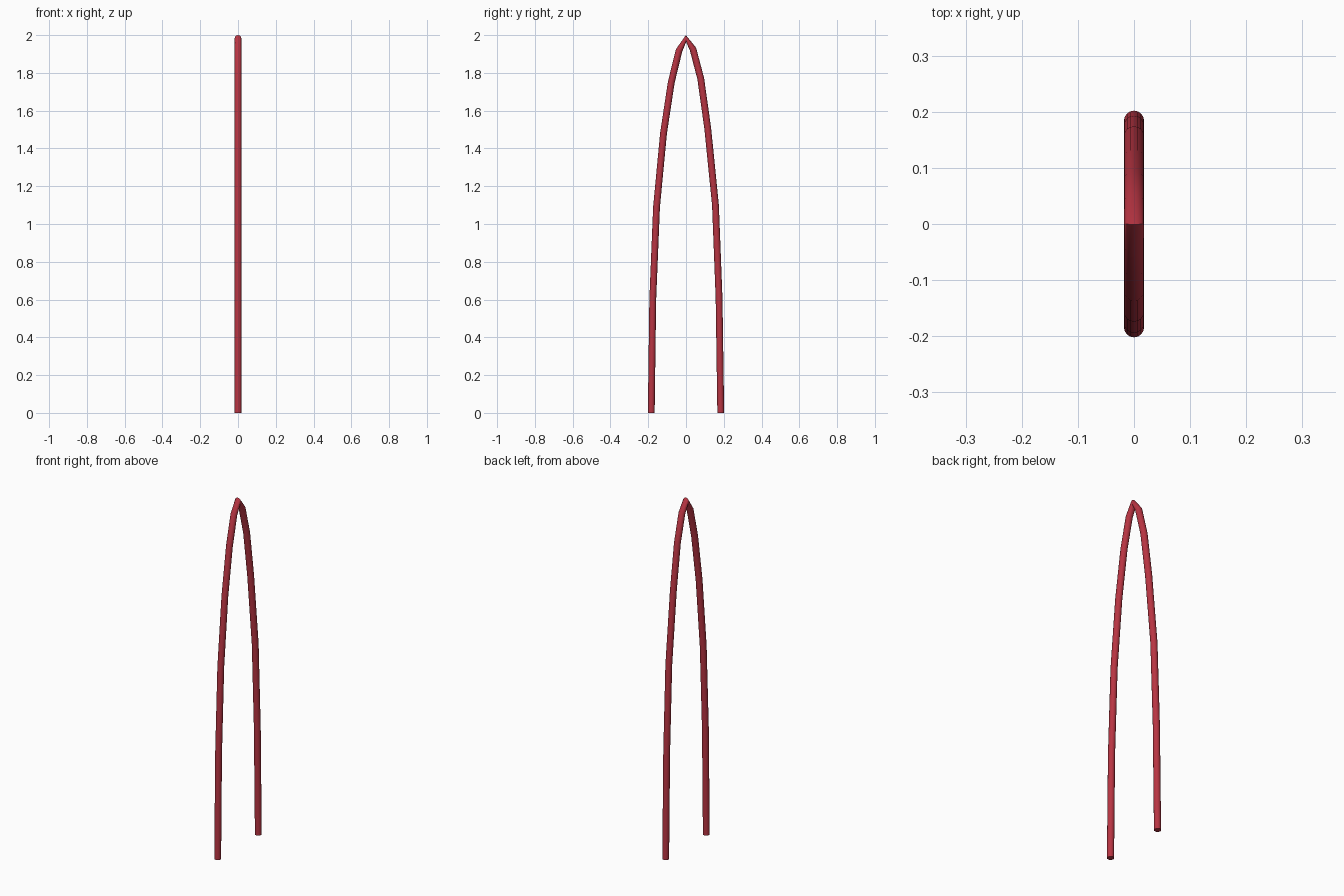
import bpy, bmesh, math
from mathutils import Vector

if "Cube" in bpy.data.objects:
    bpy.data.objects.remove(bpy.data.objects["Cube"])

RADIUS = 0.018
SIDES = 16

# centre line of the hoop, from one foot over the peak to the other (y, z)
path = [(-0.184, 0), (-0.176, 0.60), (-0.156, 1.09), (-0.119, 1.48),
        (-0.078, 1.75), (-0.037, 1.918), (0, 1.982), (0.037, 1.926),
        (0.078, 1.77), (0.115, 1.507), (0.156, 1.10), (0.175, 0.61), (0.184, 0)]
pts = [Vector((0, y, z)) for y, z in path]


def tangent(i):
    # feet are cut level, all other rings bisect the bend
    if i == 0:
        return Vector((0, 0, 1))
    if i == len(pts) - 1:
        return Vector((0, 0, -1))
    return ((pts[i] - pts[i - 1]).normalized() + (pts[i + 1] - pts[i]).normalized()).normalized()


# sweep a round section along the path
bm = bmesh.new()
side = Vector((1, 0, 0))
rings = []
for i, p in enumerate(pts):
    normal = side.cross(tangent(i))
    rings.append([bm.verts.new(p + RADIUS * (math.cos(a) * normal + math.sin(a) * side))
                  for a in (2 * math.pi * k / SIDES for k in range(SIDES))])
for r0, r1 in zip(rings, rings[1:]):
    for k in range(SIDES):
        n = (k + 1) % SIDES
        bm.faces.new((r0[k], r0[n], r1[n], r1[k]))
bm.faces.new(rings[0])
bm.faces.new(rings[-1])
bmesh.ops.recalc_face_normals(bm, faces=bm.faces)

mesh = bpy.data.meshes.new("arched_hoop")
bm.to_mesh(mesh)
bm.free()
hoop = bpy.data.objects.new("arched_hoop", mesh)
bpy.context.collection.objects.link(hoop)

# red finish
mat = bpy.data.materials.new("red")
mat.diffuse_color = (0.48, 0.035, 0.055, 1)
mat.use_nodes = True
mat.node_tree.nodes["Principled BSDF"].inputs["Base Color"].default_value = mat.diffuse_color
mesh.materials.append(mat)

bpy.context.view_layer.objects.active = hoop
hoop.select_set(True)
bpy.ops.object.shade_smooth_by_angle(angle=math.radians(40))
